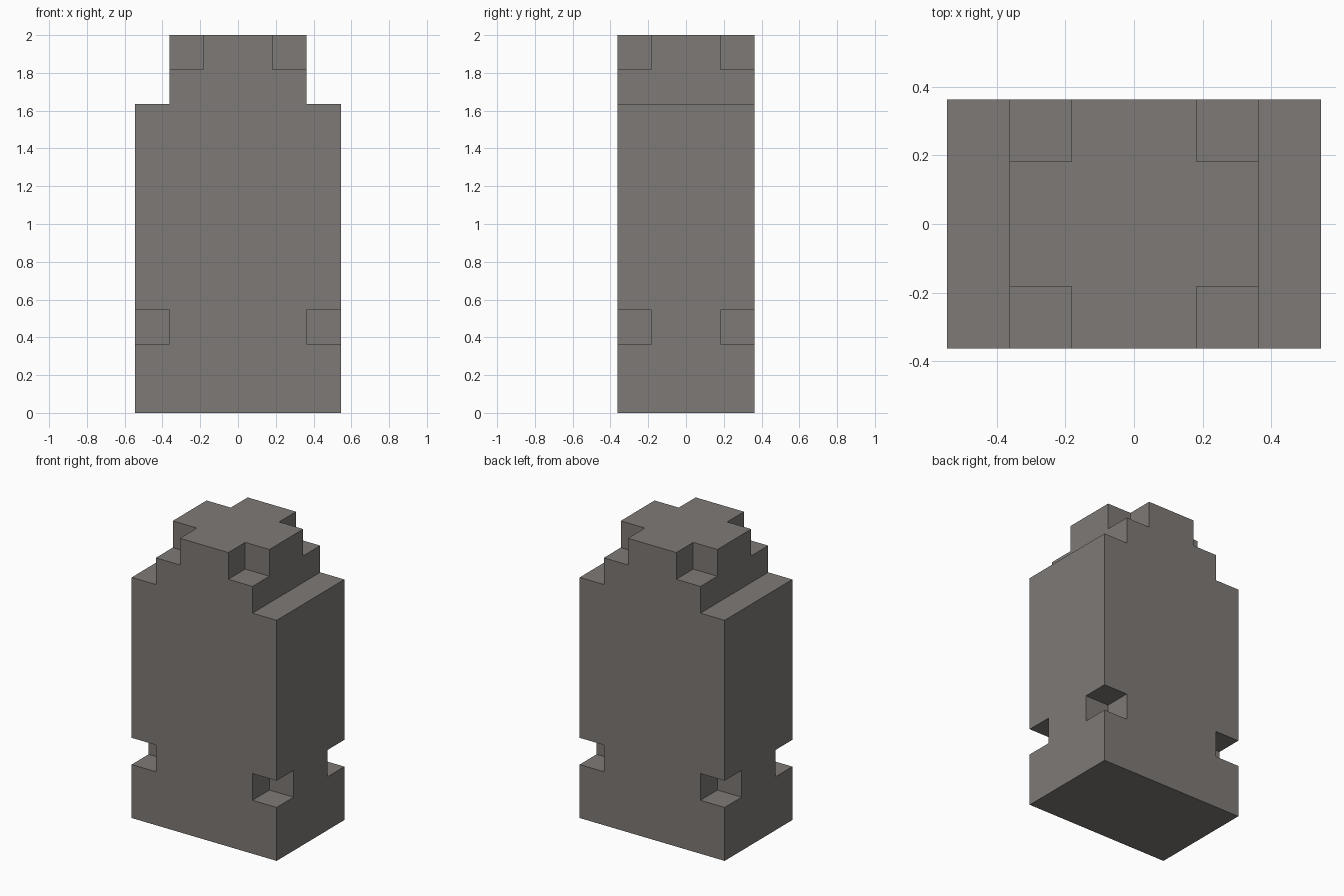
import bpy, bmesh
from mathutils import Vector

if "Cube" in bpy.data.objects:
    bpy.data.objects.remove(bpy.data.objects["Cube"])

U = 2 / 11  # block unit: the model is 6 x 4 x 11 units

stone = bpy.data.materials.new("warm grey stone")
stone.diffuse_color = (0.209, 0.194, 0.181, 1)
stone.use_nodes = True
stone.node_tree.nodes["Principled BSDF"].inputs["Base Color"].default_value = stone.diffuse_color


def filled(i, j, k):
    """True where a unit cell is solid (i, j count outward from the centre planes)."""
    if not (0 <= k < 11 and j < 2):
        return False
    if k < 9:                                   # main body with notched lower corners
        return i < 3 and not (k == 2 and i == 2 and j == 1)
    return i < 2 and not (k == 10 and i == 1 and j == 1)   # cap with notched top corners


def solid(x, y, z):
    return filled(x if x >= 0 else -x - 1, y if y >= 0 else -y - 1, z)


# Outer skin of the block: one quad wherever solid meets empty
bm = bmesh.new()
for x in range(-3, 3):
    for y in range(-2, 2):
        for z in range(11):
            if not solid(x, y, z):
                continue
            for axis in range(3):
                for side in (0, 1):
                    n = [x, y, z]
                    n[axis] += 1 if side else -1
                    if solid(*n):
                        continue
                    a, b = (axis + 1) % 3, (axis + 2) % 3
                    quad = []
                    for da, db in ((0, 0), (1, 0), (1, 1), (0, 1)):
                        p = Vector((x, y, z))
                        p[axis] += side
                        p[a] += da
                        p[b] += db
                        quad.append(bm.verts.new(p * U))
                    bm.faces.new(quad if side else quad[::-1])

# Merge into clean flat faces
bmesh.ops.remove_doubles(bm, verts=bm.verts[:], dist=1e-4)
bmesh.ops.dissolve_limit(bm, angle_limit=0.01, verts=bm.verts[:], edges=bm.edges[:])

mesh = bpy.data.meshes.new("notched_block")
bm.to_mesh(mesh)
bm.free()
mesh.materials.append(stone)
bpy.context.collection.objects.link(bpy.data.objects.new("notched_block", mesh))
